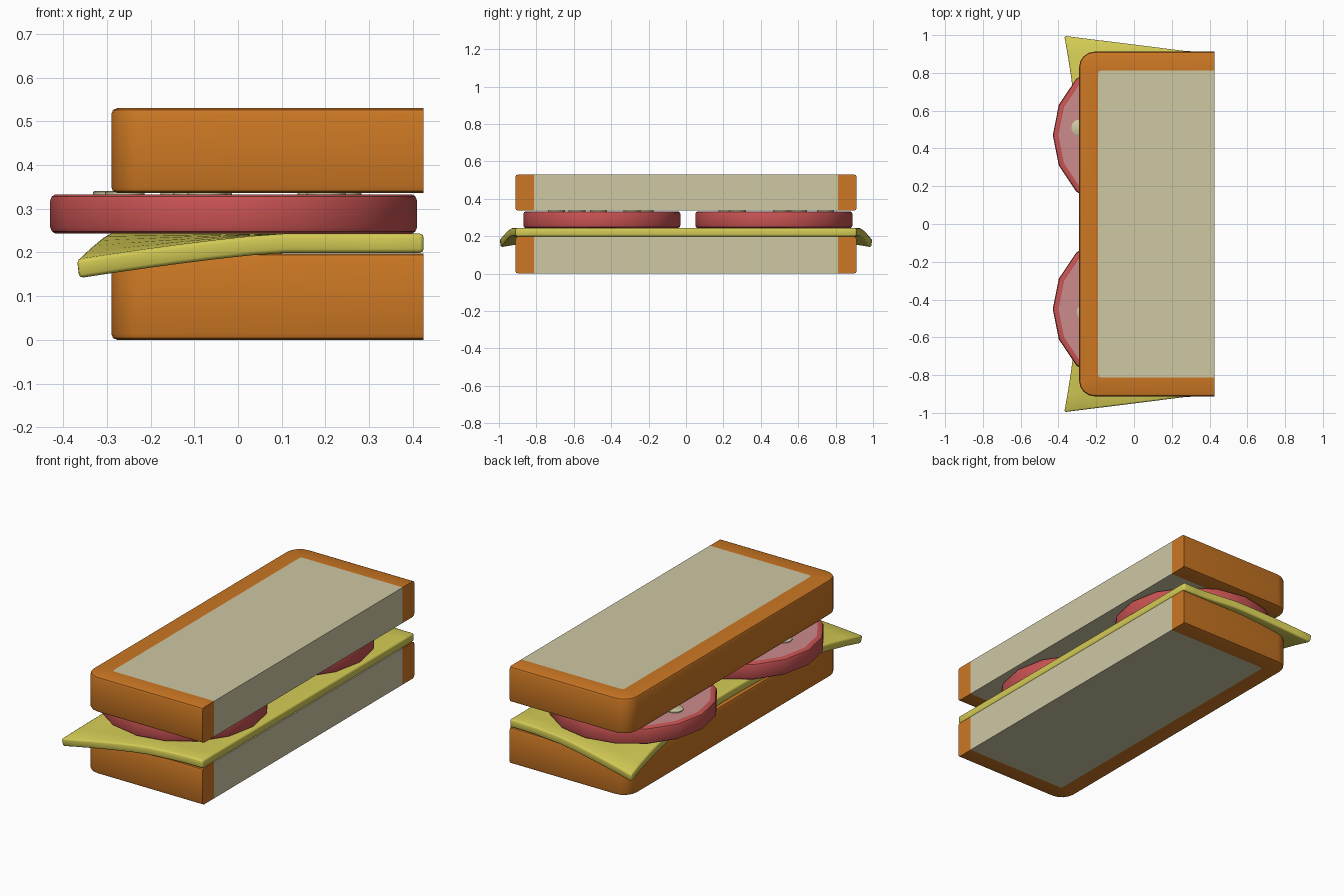
import bpy, bmesh, math

if "Cube" in bpy.data.objects:
    bpy.data.objects.remove(bpy.data.objects["Cube"])


def material(name, rgb):
    m = bpy.data.materials.new(name)
    m.diffuse_color = (*rgb, 1)
    m.use_nodes = True
    m.node_tree.nodes["Principled BSDF"].inputs["Base Color"].default_value = m.diffuse_color
    return m


CRUST = material("crust orange", (0.60, 0.185, 0.017))
CRUMB = material("crumb cream", (0.62, 0.58, 0.37))
CHEESE = material("cheese yellow", (0.66, 0.60, 0.09))
RED = material("tomato red", (0.58, 0.085, 0.085))
PINK = material("tomato pink", (0.60, 0.26, 0.26))


def finish(name, bm, mats, fix_normals=True):
    if fix_normals:
        bmesh.ops.recalc_face_normals(bm, faces=bm.faces)
    me = bpy.data.meshes.new(name)
    bm.to_mesh(me)
    bm.free()
    for m in mats:
        me.materials.append(m)
    ob = bpy.data.objects.new(name, me)
    bpy.context.collection.objects.link(ob)
    bpy.ops.object.select_all(action='DESELECT')
    ob.select_set(True)
    bpy.context.view_layer.objects.active = ob
    bpy.ops.object.shade_smooth_by_angle(angle=math.radians(35))
    return ob


X0, X1, Y = -0.29, 0.425, 0.912


def outline(inset, radius):
    """Half-slice outline, open on the cut side, with rounded corners."""
    x, y = X0 + inset, Y - inset
    pts = [(X1, -y)]
    for sy, start in ((-1, 270), (1, 180)):
        for i in range(5):
            a = math.radians(start - i * 22.5)
            pts.append((x + radius + radius * math.cos(a),
                        sy * (y - radius) + radius * math.sin(a)))
    return pts + [(X1, y)]


def bread(name, z0, z1):
    bm = bmesh.new()
    spec = [(0.1, 0.015, z0), (0.014, 0.066, z0), (0.004, 0.076, z0 + 0.004),
            (0, 0.08, z0 + 0.014), (0, 0.08, z1 - 0.014),
            (0.004, 0.076, z1 - 0.004), (0.014, 0.066, z1), (0.1, 0.015, z1)]
    rings = [[bm.verts.new((x, y, z)) for x, y in outline(d, r)] for d, r, z in spec]
    # crust skin
    for a, b in zip(rings, rings[1:]):
        for i in range(len(a) - 1):
            bm.faces.new((a[i], a[i + 1], b[i + 1], b[i]))
    # crust ends on the cut side
    for k in (0, -1):
        bm.faces.new([r[k] for r in rings])
    # crumb on bottom, top and cut side
    lo, hi = rings[0], rings[-1]
    for f in (lo, hi, (lo[0], lo[-1], hi[-1], hi[0])):
        bm.faces.new(f).material_index = 1
    return finish(name, bm, [CRUST, CRUMB])


bread("bottom_bread", 0.0, 0.198)
bread("top_bread", 0.336, 0.53)

# cheese sheet with two drooping corners
bm = bmesh.new()
NU, NV = 10, 20
grid = []
for j in range(NV + 1):
    v = -1 + 2 * j / NV
    av = abs(v)
    row = []
    for i in range(NU + 1):
        u = i / NU
        left = -0.275 - 0.095 * av ** 2
        x = left + (X1 - left) * u
        y = v * (0.912 + 0.085 * max(0, (0.3 - x) / 0.67))
        side = max(0, (av - 0.5) / 0.5) ** 1.3
        drop = 0.06 * side * max(0, (0.1 - x) / 0.47) ** 1.25
        row.append(bm.verts.new((x, y, 0.243 - drop)))
    grid.append(row)
for a, b in zip(grid, grid[1:]):
    for i in range(NU):
        bm.faces.new((a[i], a[i + 1], b[i + 1], b[i]))
cheese = finish("cheese_sheet", bm, [CHEESE], False)
s = cheese.modifiers.new("thickness", 'SOLIDIFY')
s.thickness, s.offset = 0.044, -1
b = cheese.modifiers.new("soft_edge", 'BEVEL')
b.width, b.segments, b.limit_method = 0.009, 2, 'ANGLE'
b.angle_limit = math.radians(50)


def disc(name, cx, cy, sides, spec, mats, cap_index):
    """Stack of rings (radius, z, ) closed by flat caps."""
    bm = bmesh.new()
    rings = []
    for r, z in spec:
        rings.append([bm.verts.new((cx + r * math.cos(2 * math.pi * i / sides),
                                    cy + r * math.sin(2 * math.pi * i / sides), z))
                      for i in range(sides)])
    for a, b in zip(rings, rings[1:]):
        for i in range(sides):
            k = (i + 1) % sides
            bm.faces.new((a[i], a[k], b[k], b[i]))
    for r in (rings[0], rings[-1]):
        bm.faces.new(r).material_index = cap_index
    return finish(name, bm, mats, True)


# tomato slices with seeds
for n, (cy, turn) in enumerate(((0.47, 172), (-0.45, 184))):
    disc(f"tomato_slice_{n + 1}", -0.01, cy, 16,
         [(0.39, 0.243), (0.408, 0.243), (0.416, 0.248), (0.42, 0.258),
          (0.42, 0.318), (0.416, 0.328), (0.408, 0.333), (0.39, 0.333)],
         [RED, PINK], 1)
    for k in range(5):
        a = math.radians(turn + 72 * k)
        r = 0.28 if n == 0 else 0.25
        disc(f"seed_{n + 1}_{k + 1}", -0.01 + r * math.cos(a), cy + r * math.sin(a),
             12, [(0.045, 0.331), (0.045, 0.338), (0.04, 0.341)], [CRUMB], 0)
